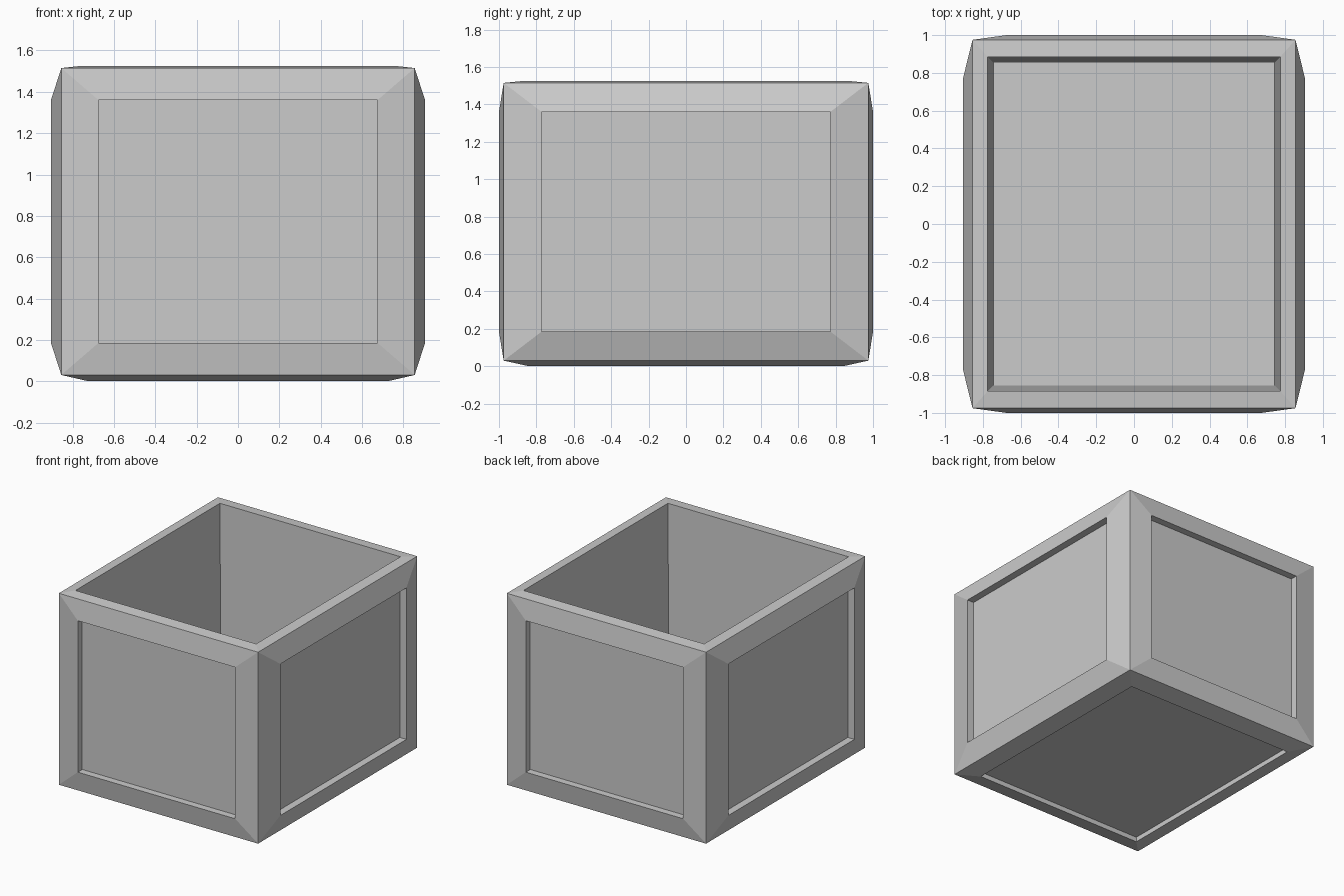
import bpy, bmesh
from mathutils import Vector

if "Cube" in bpy.data.objects:
    bpy.data.objects.remove(bpy.data.objects["Cube"])

MID = 0.7725  # height of the box centre

# Half-extents (x, y, z) of the successive loops on each kind of face:
# bulged frame edge, then the recessed panel
FRONT = [(0.675, 1.0, 0.5875), (0.675, 0.945, 0.5875)]
SIDE = [(0.905, 0.772, 0.5875), (0.848, 0.772, 0.5875)]
BASE = [(0.725, 0.838, MID), (0.725, 0.838, MID - 0.037)]
# rim edge, then the tapered cavity down to the inner floor
TOP = [(0.775, 0.885, 0.7515), (0.745, 0.855, 0.12 - MID)]


def add_loops(bm, face, loops):
    """Inset the face once per loop and place the new corners."""
    for size in loops:
        bmesh.ops.inset_individual(bm, faces=[face], thickness=0.005)
        for v in face.verts:
            v.co = Vector([s if c > 0 else -s for c, s in zip(v.co, size)])


# Open box: plain block whose six faces get frames, panels and cavity
bm = bmesh.new()
bmesh.ops.create_cube(bm, size=2)
bmesh.ops.scale(bm, vec=(0.855, 0.975, 0.7425), verts=bm.verts)
bm.normal_update()
for face in list(bm.faces):
    n = face.normal.copy()
    if abs(n.y) > 0.5:
        add_loops(bm, face, FRONT)
    elif abs(n.x) > 0.5:
        add_loops(bm, face, SIDE)
    else:
        add_loops(bm, face, TOP if n.z > 0 else BASE)
bmesh.ops.translate(bm, vec=(0, 0, MID), verts=bm.verts)
bm.normal_update()

mesh = bpy.data.meshes.new("open_crate")
bm.to_mesh(mesh)
bm.free()
crate = bpy.data.objects.new("open_crate", mesh)
bpy.context.collection.objects.link(crate)
